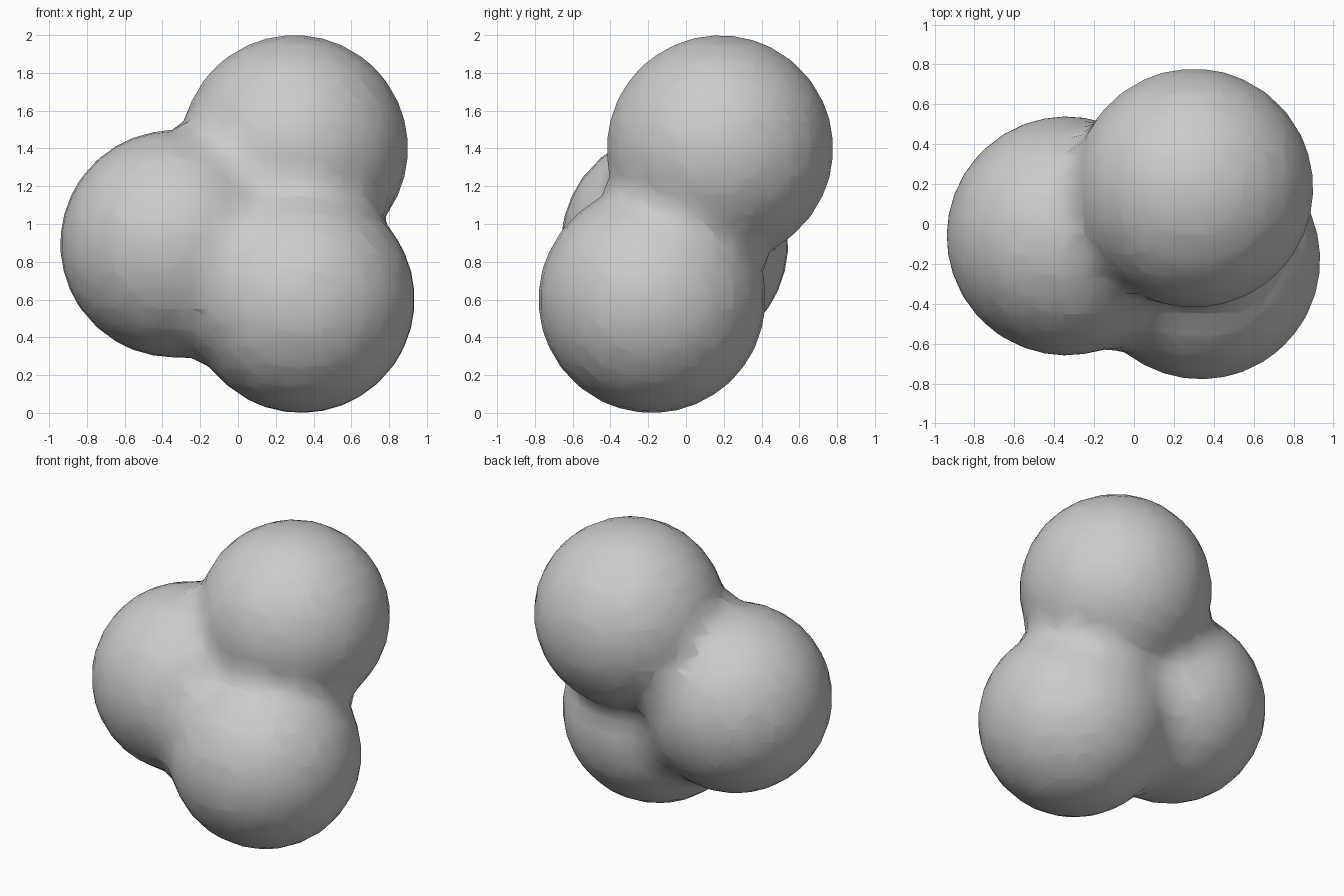
import bpy

if "Cube" in bpy.data.objects:
    bpy.data.objects.remove(bpy.data.objects["Cube"])

# Three equal balls that melt together
meta = bpy.data.metaballs.new("blob_field")
meta.resolution = 0.1
meta.render_resolution = 0.1
meta.threshold = 0.1
for centre in [(0.30, 0.18, 1.40), (0.335, -0.18, 0.60), (-0.34, -0.06, 0.895)]:
    ball = meta.elements.new(type='BALL')
    ball.co = centre
    ball.radius = 0.755
    ball.stiffness = 2.0

field = bpy.data.objects.new("blob_field", meta)
bpy.context.collection.objects.link(field)
bpy.context.view_layer.update()

# Turn the field into a smooth mesh
field.select_set(True)
bpy.context.view_layer.objects.active = field
bpy.ops.object.convert(target='MESH')
blob = bpy.context.view_layer.objects.active
blob.name = "merged_blob"
for face in blob.data.polygons:
    face.use_smooth = True
print(len(blob.data.polygons), blob.dimensions)
